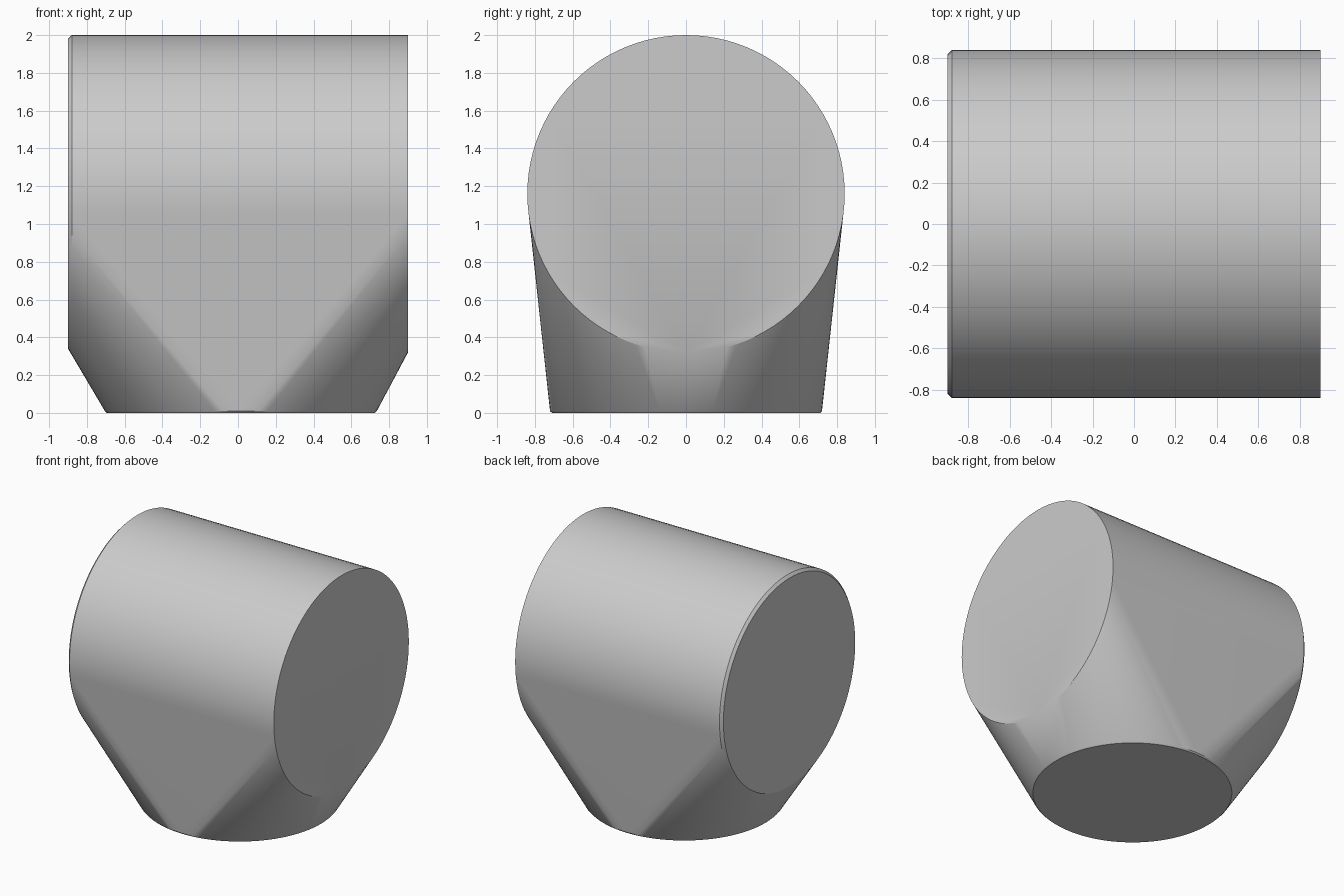
import bpy, bmesh, math
from mathutils import Vector

cube = bpy.data.objects.get("Cube")
if cube:
    bpy.data.objects.remove(cube, do_unlink=True)

SEGMENTS = 96

# Single plain grey material
grey = bpy.data.materials.new("light_grey")
grey.use_nodes = True
grey.diffuse_color = (0.6, 0.6, 0.6, 1)
grey.node_tree.nodes["Principled BSDF"].inputs["Base Color"].default_value = (0.6, 0.6, 0.6, 1)


def ring(bm, centre, radius, u, v):
    """Add a circle of points spanned by the two axes u and v."""
    for i in range(SEGMENTS):
        a = math.tau * i / SEGMENTS
        bm.verts.new(centre + radius * (math.cos(a) * u + math.sin(a) * v))


X, Y, Z = Vector((1, 0, 0)), Vector((0, 1, 0)), Vector((0, 0, 1))
bm = bmesh.new()

# Horizontal barrel, with a small chamfer at one end
for x, radius in ((-0.9, 0.82), (-0.88, 0.84), (0.9, 0.84)):
    ring(bm, Vector((x, 0, 1.16)), radius, Y, Z)

# Round foot, with a tiny softened rim
for z, radius in ((0, 0.71), (0.01, 0.72)):
    ring(bm, Vector((0.015, 0, z)), radius, X, Y)

# Stretch one skin around the barrel and foot
bmesh.ops.convex_hull(bm, input=bm.verts[:], use_existing_faces=False)
bmesh.ops.delete(bm, geom=[v for v in bm.verts if not v.link_faces], context='VERTS')
bmesh.ops.dissolve_limit(bm, angle_limit=math.radians(0.2), verts=bm.verts[:], edges=bm.edges[:])
bmesh.ops.recalc_face_normals(bm, faces=bm.faces[:])

mesh = bpy.data.meshes.new("tapered_barrel_body")
bm.to_mesh(mesh)
bm.free()
mesh.materials.append(grey)
body = bpy.data.objects.new("tapered_barrel_body", mesh)
bpy.context.collection.objects.link(body)

# Smooth sides with crisp end caps
bpy.ops.object.select_all(action='DESELECT')
body.select_set(True)
bpy.context.view_layer.objects.active = body
bpy.ops.object.shade_smooth_by_angle(angle=math.radians(30))
